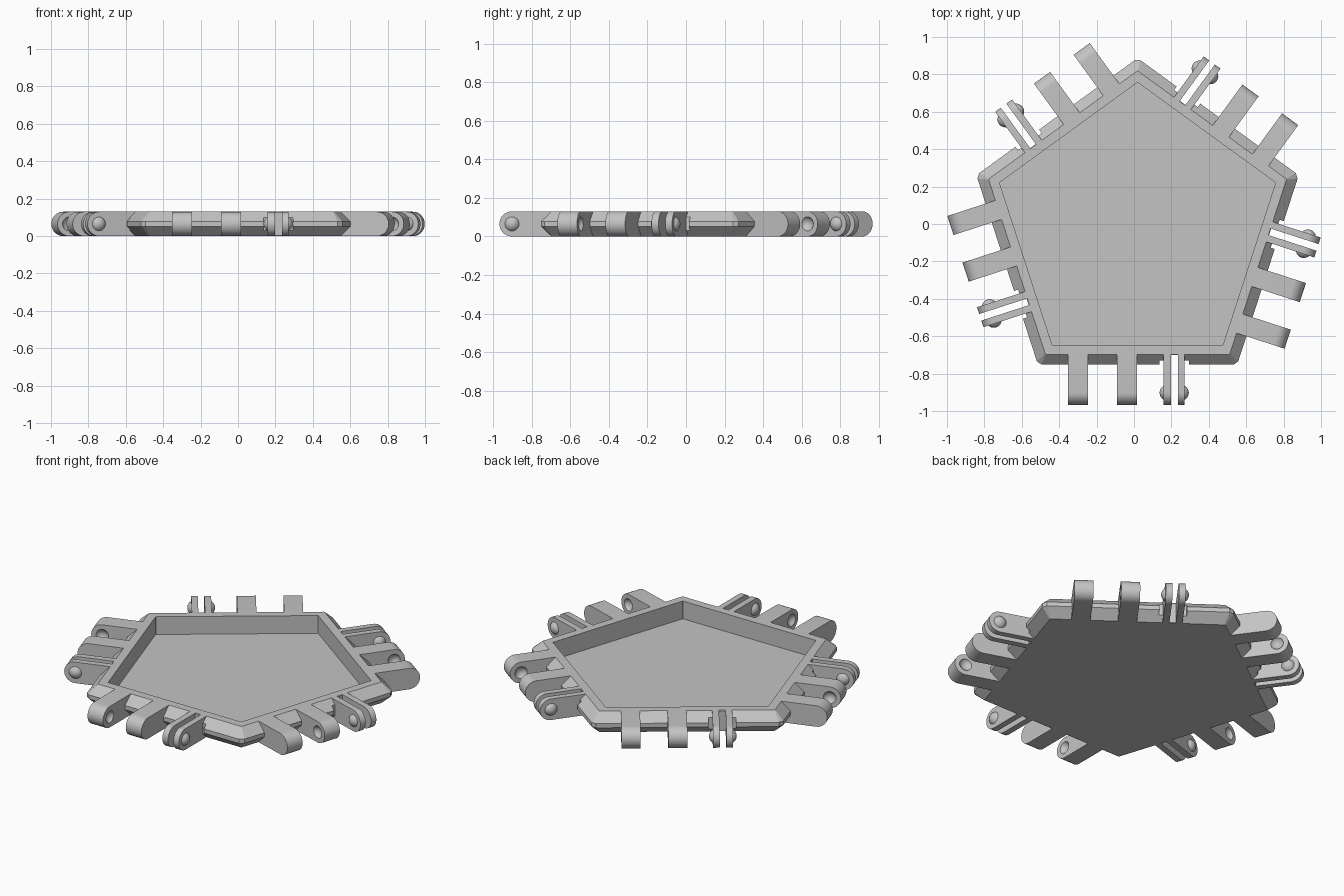
import bpy, bmesh, math
from mathutils import Matrix, Vector

cube = bpy.data.objects.get("Cube")
if cube:
    bpy.data.objects.remove(cube, do_unlink=True)

H = 0.13                 # overall height
RIM = 0.678              # distance from centre to the top rim's outer edge
AXIS = 0.883             # distance from centre to the hinge axis
PIN_R, PIN_H = 0.037, 0.022
SPHERE_R = (PIN_R ** 2 + PIN_H ** 2) / (2 * PIN_H)
CENTRE = Matrix.Translation((0.019, -0.019, 0))

grey = bpy.data.materials.new("plain_grey")
grey.use_nodes = True
colour = (0.55, 0.55, 0.55, 1)
grey.diffuse_color = colour
grey.node_tree.nodes["Principled BSDF"].inputs["Base Color"].default_value = colour


def side_matrix(k):
    return Matrix.Rotation(math.radians(72 * k), 4, 'Z')


def make_object(name, bm):
    bmesh.ops.recalc_face_normals(bm, faces=bm.faces[:])
    mesh = bpy.data.meshes.new(name)
    bm.to_mesh(mesh)
    bm.free()
    mesh.materials.append(grey)
    obj = bpy.data.objects.new(name, mesh)
    bpy.context.collection.objects.link(obj)
    return obj


def cut(obj, cutter):
    """Subtract the cutter, bake the result and drop the cutter."""
    cutter.hide_render = True
    mod = obj.modifiers.new("cut", 'BOOLEAN')
    mod.operation, mod.solver, mod.object = 'DIFFERENCE', 'EXACT', cutter
    bpy.context.view_layer.update()
    graph = bpy.context.evaluated_depsgraph_get()
    mesh = bpy.data.meshes.new_from_object(obj.evaluated_get(graph))
    obj.modifiers.clear()
    obj.data = mesh
    bpy.data.objects.remove(cutter, do_unlink=True)


def smooth(obj):
    bpy.ops.object.select_all(action='DESELECT')
    obj.select_set(True)
    bpy.context.view_layer.objects.active = obj
    bpy.ops.object.shade_smooth_by_angle(angle=math.radians(30))


def pentagon_ring(bm, apothem, z, chamfer):
    half = apothem * math.tan(math.radians(36)) - chamfer
    return [bm.verts.new(side_matrix(k) @ Vector((t, -apothem, z)))
            for k in range(5) for t in (-half, half)]


def tray():
    bm = bmesh.new()
    profile = [(RIM, 0, 0.003), (0.733, 0.052, 0.019), (0.733, 0.078, 0.019),
               (RIM, H, 0.003), (0.628, H, 0.001), (0.628, 0.02, 0.001)]
    rings = [pentagon_ring(bm, *p) for p in profile]
    for a, b in zip(rings, rings[1:]):
        for i in range(10):
            j = (i + 1) % 10
            bm.faces.new((a[i], a[j], b[j], b[i]))
    bm.faces.new(rings[0])
    bm.faces.new(rings[-1])
    return make_object("tray", bm)


def box(x0, x1, y0, y1, matrix):
    bm = bmesh.new()
    size = Matrix.Diagonal((x1 - x0, y1 - y0, 0.4, 1))
    place = Matrix.Translation(((x0 + x1) / 2, (y0 + y1) / 2, H / 2))
    bmesh.ops.create_cube(bm, size=1, matrix=matrix @ place @ size)
    return make_object("notch_cutter", bm)


def arm(name, x0, x1):
    """Flat-sided hinge arm with a round tip, running out towards -y."""
    r = H / 2
    outline = [(-RIM, 0)]
    for i in range(25):
        a = math.pi * i / 24
        outline.append((-AXIS - r * math.sin(a), r - r * math.cos(a)))
    outline.append((-RIM, H))
    bm = bmesh.new()
    face = bm.faces.new([bm.verts.new((x0, y, z)) for y, z in outline])
    new = bmesh.ops.extrude_face_region(bm, geom=[face])["geom"]
    bmesh.ops.translate(bm, vec=(x1 - x0, 0, 0),
                        verts=[v for v in new if isinstance(v, bmesh.types.BMVert)])
    return make_object(name, bm)


def ball(name, face_x, direction, cap):
    """Sphere bulging past face_x; a cap keeps only the bulging part."""
    bm = bmesh.new()
    x = face_x - direction * (SPHERE_R - PIN_H)
    place = Matrix.Translation((x, -AXIS, H / 2)) @ Matrix.Rotation(math.pi / 2, 4, 'Y')
    bmesh.ops.create_uvsphere(bm, u_segments=24, v_segments=24, radius=SPHERE_R, matrix=place)
    if cap:
        bmesh.ops.bisect_plane(bm, geom=bm.verts[:] + bm.edges[:] + bm.faces[:],
                               plane_co=(face_x, 0, 0), plane_no=(direction, 0, 0),
                               clear_inner=True)
        bmesh.ops.holes_fill(bm, edges=[e for e in bm.edges if e.is_boundary])
    return make_object(name, bm)


# Pentagonal tray with clearance notches around each clip
body = tray()
for k in range(5):
    cut(body, box(0.118, 0.274, -0.9, -0.71, side_matrix(k)))
    cut(body, box(0.178, 0.215, -0.9, -0.681, side_matrix(k)))
body.matrix_world = CENTRE

# One set of hinge parts: two dimpled knuckles and a two-plate snap clip
outer_knuckle = arm("outer_knuckle", -0.373, -0.266)
cut(outer_knuckle, ball("dimple_cutter", -0.266, -1, False))
inner_knuckle = arm("inner_knuckle", -0.111, -0.004)
cut(inner_knuckle, ball("dimple_cutter", -0.111, 1, False))
parts = [outer_knuckle, inner_knuckle,
         arm("clip_plate_near", 0.140, 0.178), arm("clip_plate_far", 0.215, 0.252),
         ball("clip_pin_near", 0.140, -1, True), ball("clip_pin_far", 0.252, 1, True)]

# Repeat the set on all five sides
for part in parts:
    smooth(part)
    base_name = part.name
    for k in range(5):
        obj = part if k == 0 else part.copy()
        if k:
            bpy.context.collection.objects.link(obj)
        obj.name = f"{base_name}_{k + 1}"
        obj.matrix_world = CENTRE @ side_matrix(k)
